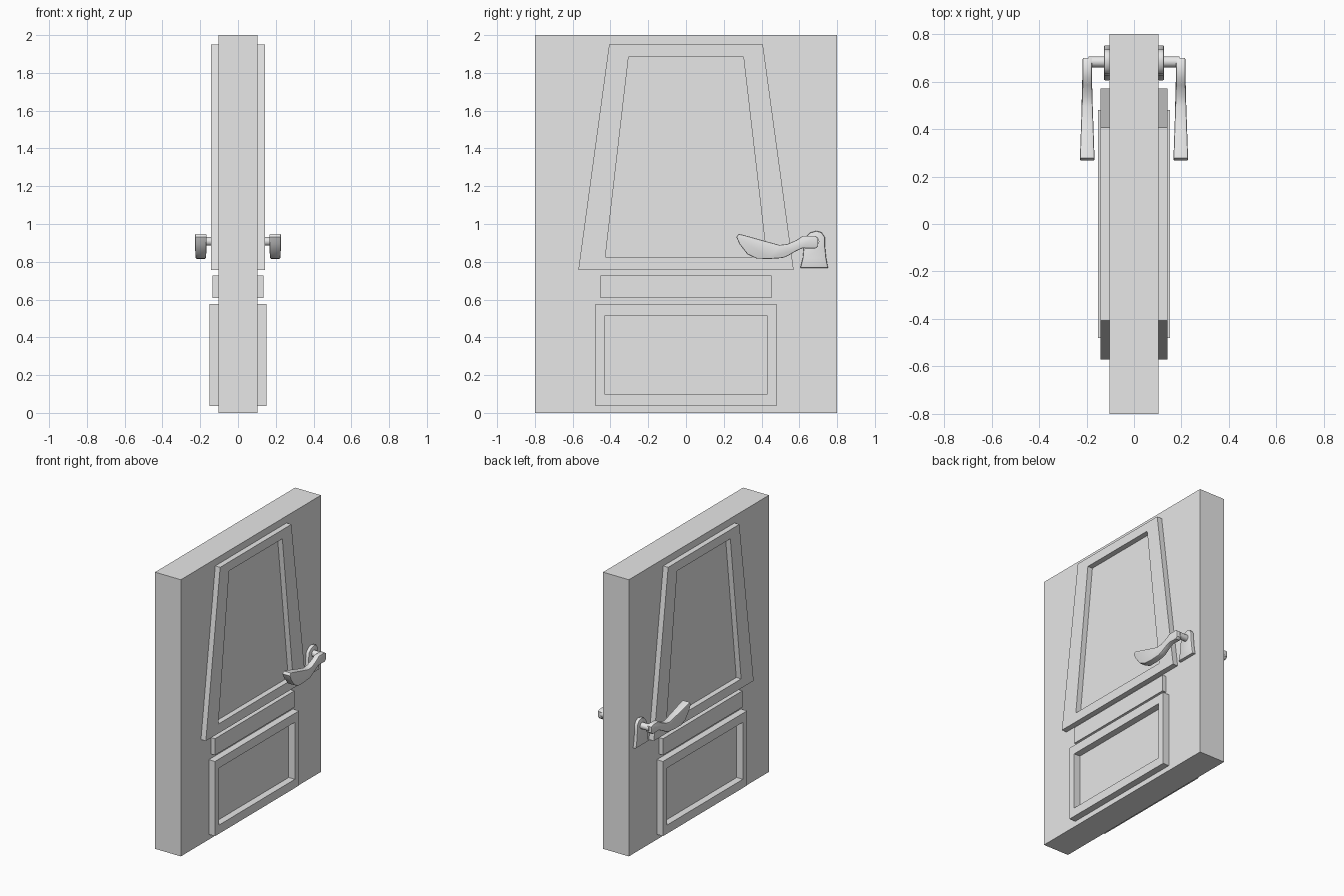
import bpy, bmesh, math
from mathutils import Matrix

default = bpy.data.objects.get("Cube")
if default:
    bpy.data.objects.remove(default, do_unlink=True)

grey = bpy.data.materials.new("light_grey")
grey.use_nodes = True
grey.diffuse_color = (0.8, 0.8, 0.8, 1)
grey.node_tree.nodes["Principled BSDF"].inputs["Base Color"].default_value = (0.8, 0.8, 0.8, 1)


def finish(name, bm, smooth=False):
    bmesh.ops.recalc_face_normals(bm, faces=bm.faces[:])
    mesh = bpy.data.meshes.new(name)
    bm.to_mesh(mesh)
    bm.free()
    mesh.materials.append(grey)
    obj = bpy.data.objects.new(name, mesh)
    bpy.context.collection.objects.link(obj)
    if smooth:
        bpy.ops.object.select_all(action="DESELECT")
        obj.select_set(True)
        bpy.context.view_layer.objects.active = obj
        bpy.ops.object.shade_smooth_by_angle(angle=math.radians(40))
    return obj


def box(name, x0, x1, half_y, z0, z1):
    bm = bmesh.new()
    bmesh.ops.create_cube(bm, size=1)
    bmesh.ops.scale(bm, vec=(abs(x1 - x0), 2 * half_y, z1 - z0), verts=bm.verts)
    bmesh.ops.translate(bm, vec=((x0 + x1) / 2, 0, (z0 + z1) / 2), verts=bm.verts)
    finish(name, bm)


def trapezoid(bottom, top, z0, z1):
    return [(-bottom, z0), (bottom, z0), (top, z1), (-top, z1)]


def frame(name, side, depth, outer, inner):
    """Raised moulding: a four-sided ring standing out from the slab."""
    bm = bmesh.new()
    loops = [[bm.verts.new((side * x, y, z)) for y, z in pts]
             for pts, x in ((outer, 0.1), (outer, depth), (inner, depth), (inner, 0.1))]
    for a, b in zip(loops, loops[1:] + loops[:1]):
        for i in range(4):
            j = (i + 1) % 4
            bm.faces.new((a[i], a[j], b[j], b[i]))
    finish(name, bm)


def profile_solid(name, side, points, centre, half_width, bevel):
    """Extrude a (y, z) outline along x, with a width that can vary along y."""
    bm = bmesh.new()
    near, far = ([bm.verts.new((side * (centre + s * half_width(y)), y, z))
                  for y, z in points] for s in (-1, 1))
    n = len(points)
    rims = []
    for loop in (near, far):
        rims += bm.faces.new(loop).edges[:]
    for i in range(n):
        j = (i + 1) % n
        bm.faces.new((near[i], near[j], far[j], far[i]))
    bmesh.ops.recalc_face_normals(bm, faces=bm.faces[:])
    bmesh.ops.bevel(bm, geom=rims, offset=bevel, segments=2, profile=0.5, affect="EDGES")
    finish(name, bm, smooth=True)


def lever_width(y):
    return 0.019 + 0.012 * max(0, (0.62 - y) / 0.35)


LEVER = [(0.70, 0.926), (0.70, 0.884), (0.685, 0.87), (0.617, 0.872), (0.58, 0.855),
         (0.537, 0.83), (0.51, 0.82), (0.44, 0.815), (0.373, 0.817), (0.325, 0.84),
         (0.283, 0.894), (0.267, 0.93), (0.278, 0.947), (0.304, 0.942), (0.40, 0.915),
         (0.495, 0.889), (0.537, 0.894), (0.585, 0.915), (0.617, 0.937), (0.685, 0.937)]
PLATE = [(0.605, 0.767), (0.752, 0.767), (0.742, 0.82), (0.736, 0.88), (0.735, 0.93),
         (0.718, 0.955), (0.69, 0.964), (0.655, 0.953), (0.632, 0.93), (0.624, 0.88),
         (0.618, 0.82)]

# Door slab
box("door_slab", -0.103, 0.103, 0.8, 0, 2)

for side, label in ((1, "left"), (-1, "right")):
    # Raised mouldings on the face
    frame(label + "_upper_frame", side, 0.142,
          trapezoid(0.57, 0.407, 0.757, 1.95), trapezoid(0.427, 0.304, 0.825, 1.885))
    box(label + "_middle_rail", side * 0.1, side * 0.134, 0.453, 0.608, 0.727)
    frame(label + "_lower_frame", side, 0.152,
          trapezoid(0.48, 0.48, 0.037, 0.577), trapezoid(0.432, 0.432, 0.1, 0.512))

    # Handle: backplate, spindle and curved lever
    profile_solid(label + "_handle_plate", side, PLATE, 0.113, lambda y: 0.014, 0.006)
    bm = bmesh.new()
    bmesh.ops.create_cone(bm, cap_ends=True, segments=16, radius1=0.023, radius2=0.023,
                          depth=0.075,
                          matrix=Matrix.Translation((side * 0.155, 0.683, 0.908))
                          @ Matrix.Rotation(math.pi / 2, 4, "Y"))
    finish(label + "_handle_spindle", bm, smooth=True)
    profile_solid(label + "_handle_lever", side, LEVER, 0.197, lever_width, 0.006)
